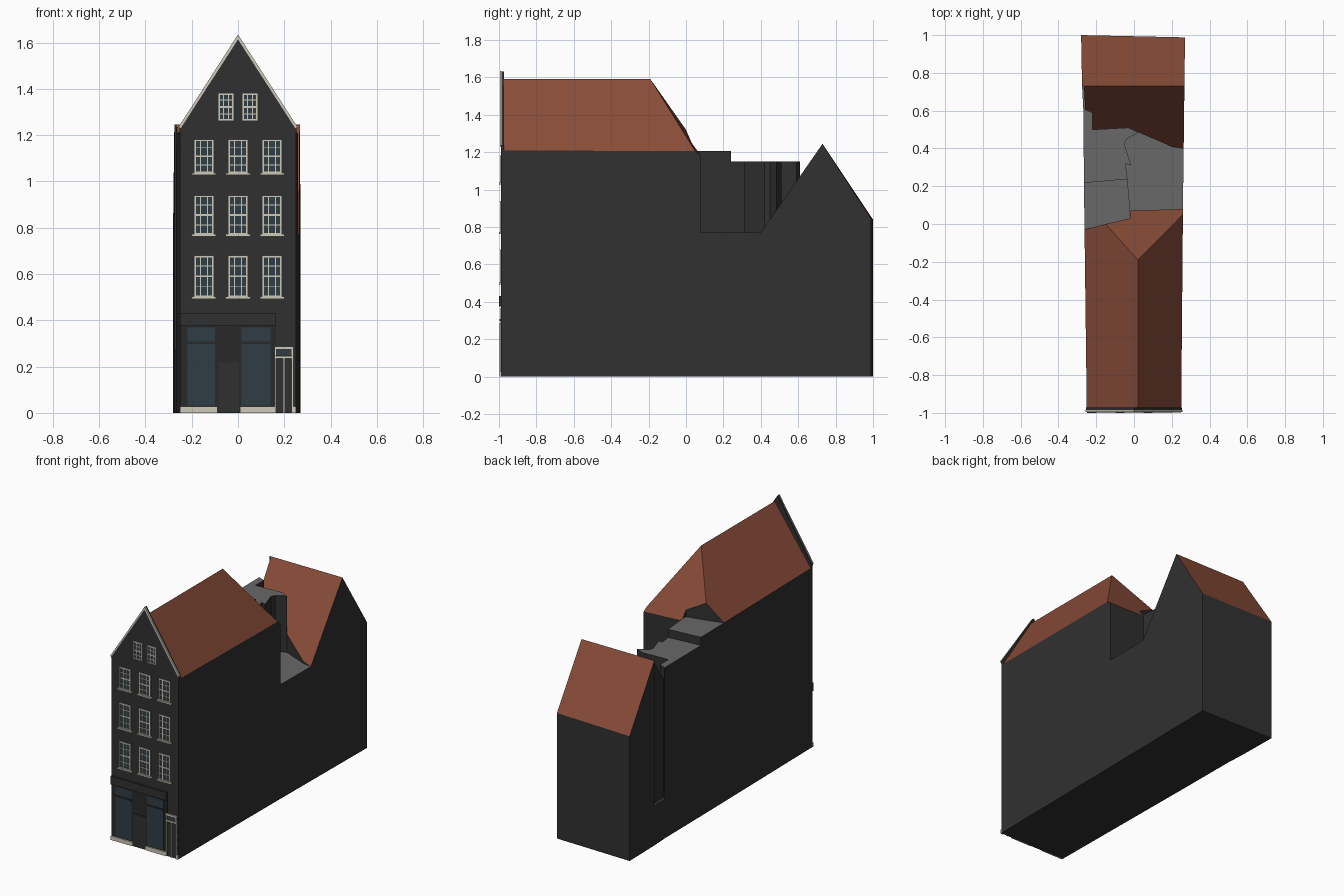
import bpy
import bmesh

if "Cube" in bpy.data.objects:
    bpy.data.objects.remove(bpy.data.objects["Cube"], do_unlink=True)


def material(name, rgb):
    m = bpy.data.materials.new(name)
    m.use_nodes = True
    m.diffuse_color = (*rgb, 1)
    bsdf = next(n for n in m.node_tree.nodes if n.type == "BSDF_PRINCIPLED")
    bsdf.inputs["Base Color"].default_value = (*rgb, 1)
    return m


WALL = material("dark wall", (0.03, 0.03, 0.03))
TILE = material("red tile", (0.25, 0.073, 0.04))
FLAT = material("grey flat roof", (0.14, 0.14, 0.14))
TRIM = material("cream trim", (0.63, 0.59, 0.5))
GLASS = material("blue glass", (0.03, 0.047, 0.06))
SHOP = material("dark shop paint", (0.022, 0.022, 0.022))


def finish(name, bm, *mats):
    bmesh.ops.recalc_face_normals(bm, faces=bm.faces)
    me = bpy.data.meshes.new(name)
    bm.to_mesh(me)
    bm.free()
    for m in mats:
        me.materials.append(m)
    ob = bpy.data.objects.new(name, me)
    bpy.context.collection.objects.link(ob)
    return ob


def loft(bm, low, high):
    """Join two matching outlines into a closed solid; cap two gets slot 1."""
    a = [bm.verts.new(p) for p in low]
    b = [bm.verts.new(p) for p in high]
    bm.faces.new(a)
    bm.faces.new(b).material_index = 1
    for i in range(len(a)):
        j = (i + 1) % len(a)
        bm.faces.new((a[i], a[j], b[j], b[i]))


def block(name, plan, roof):
    """Wall block standing on the ground with a roof through the given points."""
    bm = bmesh.new()
    loft(bm, [(x, y, 0) for x, y, z in plan], plan)
    return finish(name, bm, WALL, roof)


def flat_block(name, plan, z):
    return block(name, [(x, y, z) for x, y in plan], FLAT)


def box(bm, x0, x1, z0, z1, front, back):
    ring = [(x0, z0), (x1, z0), (x1, z1), (x0, z1)]
    loft(bm, [(x, back, z) for x, z in ring], [(x, front, z) for x, z in ring])


def panel(name, mat, x0, x1, z0, z1, front, back=-0.986):
    bm = bmesh.new()
    box(bm, x0, x1, z0, z1, front, back)
    return finish(name, bm, mat)


def slab(name, mat, outline, front, back):
    bm = bmesh.new()
    loft(bm, [(x, back, z) for x, z in outline], [(x, front, z) for x, z in outline])
    return finish(name, bm, mat)


# Front house: three roof planes around one ridge
ridge_front, ridge_end = (0.02, -0.985, 1.59), (0.02, -0.19, 1.59)
hip_left, hip_right = (-0.15, 0.0, 1.32), (0.259, 0.05, 1.205)
block("front_house_left", [(-0.25, -0.985, 1.21), ridge_front, ridge_end,
                           hip_left, (-0.262, -0.03, 1.205)], TILE)
block("front_house_right", [ridge_front, (0.25, -0.985, 1.21),
                            hip_right, ridge_end], TILE)
block("front_house_hip", [ridge_end, hip_right, (0.259, 0.08, 1.185),
                          (-0.02, 0.07, 1.195), (-0.02, 0.03, 1.25), hip_left], TILE)

# Flat roofed link and the low courtyard roof
flat_block("link_high", [(-0.262, -0.03), (-0.15, 0), (-0.02, 0.03), (-0.02, 0.07),
                         (-0.035, 0.24), (-0.265, 0.22)], 1.205)
flat_block("link_low", [(-0.265, 0.22), (-0.035, 0.24), (-0.045, 0.32), (-0.015, 0.31),
                        (-0.05, 0.42), (-0.04, 0.45), (0.025, 0.485), (-0.03, 0.51),
                        (-0.22, 0.5), (-0.22, 0.59), (-0.268, 0.61)], 1.15)
flat_block("courtyard_roof", [(-0.1, 0.06), (0.259, 0.075), (0.263, 0.4),
                              (0.2, 0.41), (0.025, 0.485), (-0.1, 0.49)], 0.77)
flat_block("side_ledge", [(-0.268, 0.6), (-0.2, 0.6), (-0.2, 0.73), (-0.275, 0.73)], 0.27)

# Back house: front slope with an angled lower edge, plain back slope
RIDGE_Y, RIDGE_Z = 0.73, 1.245


def front_slope(x, y):
    return (x, y, RIDGE_Z - (RIDGE_Y - y) * 1.44)


block("back_house_front", [front_slope(x, y) for x, y in (
    (-0.265, RIDGE_Y), (-0.258, 0.605), (-0.22, 0.59), (-0.22, 0.5), (-0.03, 0.51),
    (0.025, 0.485), (0.2, 0.41), (0.263, 0.4), (0.267, RIDGE_Y))], TILE)
block("back_house_back", [(-0.275, RIDGE_Y, RIDGE_Z), (0.267, RIDGE_Y, RIDGE_Z),
                          (0.27, 0.988, 0.845), (-0.28, 1.0, 0.84)], TILE)

# Street facade with its pointed gable and pale edging
slab("facade", WALL, [(-0.25, 0), (0.25, 0), (0.25, 1.2), (0.254, 1.235),
                      (0, 1.632), (-0.254, 1.235), (-0.25, 1.2)], -0.988, -0.972)
for side, s in (("left", 1), ("right", -1)):
    slab("gable_trim_" + side, TRIM, [(0, 1.635), (s * 0.257, 1.235),
                                      (s * 0.247, 1.23), (0, 1.613)], -0.994, -0.986)


# Sash windows
def window(name, cx, w, z0, z1, rows, sill):
    x0, x1, f = cx - w / 2, cx + w / 2, 0.008
    panel(name + "_glass", GLASS, x0, x1, z0, z1, -0.990)
    bm = bmesh.new()
    for x in (x0, x1 - f):
        box(bm, x, x + f, z0, z1, -0.995, -0.986)
    for z in (z0, z1 - f):
        box(bm, x0, x1, z, z + f, -0.995, -0.986)
    for i in (1, 2):
        x = x0 + w * i / 3
        box(bm, x - 0.002, x + 0.002, z0, z1, -0.993, -0.986)
    for i in range(1, rows):
        z = z0 + (z1 - z0) * i / rows
        t = 0.004 if i * 2 == rows else 0.002
        box(bm, x0, x1, z - t, z + t, -0.993, -0.986)
    if sill:
        box(bm, x0 - 0.01, x1 + 0.01, z0 - 0.008, z0 + 0.002, -1.0, -0.986)
    finish(name + "_frame", bm, TRIM)


for floor, (z0, z1) in enumerate(((0.5, 0.68), (0.77, 0.94), (1.035, 1.182))):
    for col in (-1, 0, 1):
        window(f"window_floor{floor + 1}_{col + 2}", col * 0.147, 0.086, z0, z1, 4, True)
for s in (-1, 1):
    window("attic_window_" + ("left" if s > 0 else "right"),
           s * 0.052, 0.068, 1.262, 1.382, 4, False)

# Shop front
panel("shop_panel", SHOP, -0.25, 0.165, 0, 0.375, -0.990)
panel("shop_fascia", WALL, -0.25, 0.165, 0.375, 0.43, -1.0)
for side, x0, x1 in (("right", -0.218, -0.1), ("left", 0.015, 0.14)):
    panel("shop_glass_" + side, GLASS, x0, x1, 0.032, 0.368, -0.992)
    panel("shop_transom_" + side, SHOP, x0, x1, 0.297, 0.308, -0.996)
panel("shop_door", WALL, -0.085, 0.005, 0, 0.22, -0.994)
panel("plinth_right", TRIM, -0.25, -0.088, 0, 0.027, -0.998)
panel("plinth_left", TRIM, 0.008, 0.16, 0, 0.027, -0.998)
panel("plinth_corner", TRIM, 0.24, 0.25, 0, 0.027, -0.998)

# House door with pale frame
panel("house_door", WALL, 0.157, 0.24, 0, 0.285, -0.991)
panel("fanlight", GLASS, 0.165, 0.232, 0.25, 0.277, -0.993)
bm = bmesh.new()
for x in (0.157, 0.195, 0.232):
    box(bm, x, x + 0.008, 0, 0.24, -0.998, -0.986)
for x in (0.157, 0.232):
    box(bm, x, x + 0.008, 0.24, 0.285, -0.998, -0.986)
for z in (0.235, 0.277):
    box(bm, 0.157, 0.24, z, z + 0.01, -0.998, -0.986)
finish("house_door_frame", bm, TRIM)
